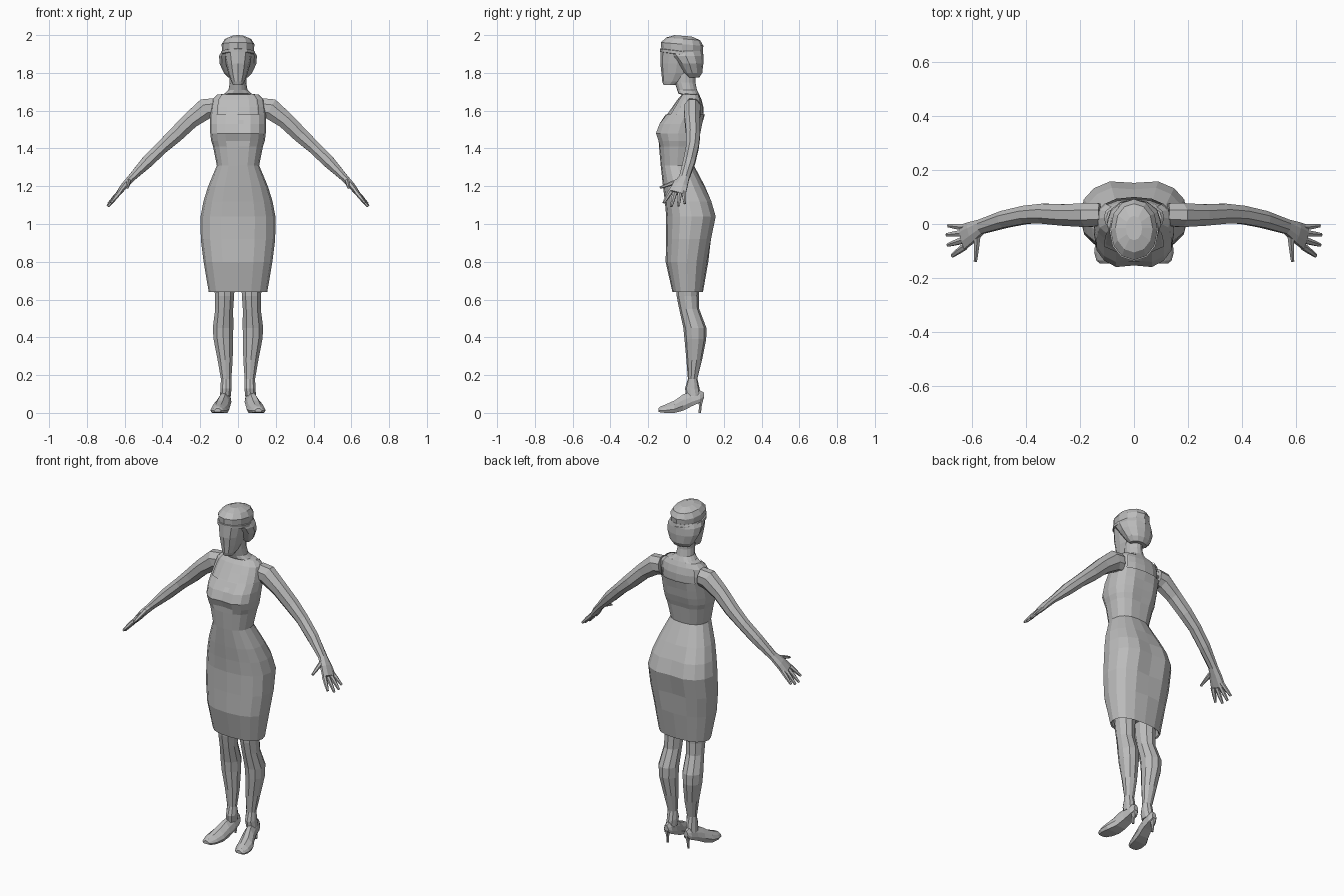
import bpy, bmesh, math
from mathutils import Vector

grey = bpy.data.materials.new("plain_grey")
grey.diffuse_color = (0.5, 0.5, 0.5, 1)


def spow(v, e):
    return math.copysign(abs(v) ** e, v)


def ring(z, hw, yf, yb, cx=0, p=2.4, n=16, tilt=0, grow=0, cleft=(0, 0)):
    """Horizontal rounded section from yf (front) to yb (back); cleft dents the middle."""
    cy, ry, pts = (yf + yb) / 2, (yb - yf) / 2 + grow, []
    for i in range(n):
        a = 2 * math.pi * i / n - math.pi / 2
        y = ry * spow(math.sin(a), 2 / p)
        if i == 0:
            y += cleft[0]
        if i == n // 2:
            y -= cleft[1]
        pts.append(Vector((cx + (hw + grow) * spow(math.cos(a), 2 / p), cy + y, z - tilt * y)))
    return pts


def loft(name, rings, caps=(True, True), mirror=False):
    """Skin a list of equal-length rings into one object."""
    bm = bmesh.new()
    vs = [[bm.verts.new(p) for p in r] for r in rings]
    n = len(vs[0])
    for a, b in zip(vs, vs[1:]):
        for i in range(n):
            j = (i + 1) % n
            bm.faces.new((a[i], a[j], b[j], b[i]))
    if caps[0]:
        bm.faces.new(vs[0][::-1])
    if caps[1]:
        bm.faces.new(vs[-1])
    bmesh.ops.recalc_face_normals(bm, faces=bm.faces)
    me = bpy.data.meshes.new(name)
    bm.to_mesh(me)
    bm.free()
    me.materials.append(grey)
    ob = bpy.data.objects.new(name, me)
    bpy.context.collection.objects.link(ob)
    if mirror:
        m = ob.modifiers.new("mirror", 'MIRROR')
        m.use_axis = (True, False, False)
    return ob


def tube(name, path, n=8, side=(0, 1, 0)):
    """Limb along points (x, y, z, radius across, radius through), mirrored."""
    P = [Vector(p[:3]) for p in path]
    rings = []
    for i, p in enumerate(path):
        t = (P[min(i + 1, len(P) - 1)] - P[max(i - 1, 0)]).normalized()
        u = Vector(side)
        u = (u - t * u.dot(t)).normalized()
        v = t.cross(u)
        rings.append([P[i] + u * p[3] * math.cos(a) + v * p[4] * math.sin(a)
                      for a in (2 * math.pi * (k + .5) / n for k in range(n))])
    return loft(name, rings, mirror=True)


# Dress: hem, skirt, waist and bust
skirt = [(.64, .155, -.072, .09), (.80, .182, -.108, .118), (.92, .197, -.105, .14),
         (1.04, .198, -.105, .166), (1.12, .183, -.112, .142), (1.20, .158, -.122, .1),
         (1.31, .112, -.134, .042)]
bust = [(1.41, .132, -.143, .062), (1.44, .142, -.152, .072), (1.48, .147, -.167, .084),
        (1.53, .148, -.148, .093)]
chest = [(1.58, .147, -.108, .1), (1.62, .142, -.08, .1), (1.66, .135, -.052, .09),
         (1.685, .11, -.03, .078)]
hem_inner = [ring(.69, .14, -.06, .08), ring(.645, .148, -.066, .084)]
body = [ring(*r, cleft=(0, .014 if .9 < r[0] < 1.15 else 0)) for r in skirt]
body += [ring(*r, cleft=(.014 if r[0] > 1.43 else 0, .008)) for r in bust]
body += [ring(*r) for r in chest]
dress = loft("dress", hem_inner + body, caps=(True, False))

# Scooped neckline, front and back, leaving the shoulder straps
bm = bmesh.new()
bm.from_mesh(dress.data)
open_faces = [f for f in bm.faces
              if f.calc_center_median().z > 1.58 and abs(f.calc_center_median().x) < .095]
bmesh.ops.delete(bm, geom=open_faces, context='FACES')
bm.to_mesh(dress.data)
bm.free()

# Upper chest, shoulders and neck
skin = [ring(*r, grow=-.008) for r in [bust[3]] + chest]
skin += [ring(1.69, .07, -.04, .068), ring(1.71, .05, -.047, .058, p=2),
         ring(1.75, .044, -.06, .05, p=2), ring(1.82, .044, -.06, .05, p=2)]
loft("chest_and_neck", skin)

# Arms, palms and fingers
tube("arm", [(.125, .035, 1.615, .045, .055), (.172, .033, 1.61, .048, .06),
             (.25, .033, 1.55, .043, .048), (.33, .038, 1.472, .04, .044),
             (.40, .034, 1.408, .036, .037), (.48, .017, 1.33, .034, .035),
             (.565, -.01, 1.243, .029, .021), (.60, -.03, 1.205, .042, .019),
             (.632, -.048, 1.163, .05, .014)])
fingers = {"little_finger": ((.625, -.012, 1.17), (.686, -.006, 1.108)),
           "ring_finger": ((.632, -.034, 1.165), (.692, -.04, 1.095)),
           "middle_finger": ((.632, -.06, 1.163), (.688, -.078, 1.093)),
           "index_finger": ((.625, -.083, 1.17), (.672, -.118, 1.112)),
           "thumb": ((.578, -.035, 1.23), (.586, -.138, 1.192))}
for name, (a, b) in fingers.items():
    mid = [(p + q) / 2 for p, q in zip(a, b)]
    side = (1, 0, 0) if name == "thumb" else (0, 1, 0)
    tube(name, [(*a, .014, .012), (*mid, .011, .011), (*b, .007, .006)], n=6, side=side)

# Legs
legs = [(.76, .075, .065, -.055, .075), (.62, .071, .053, -.05, .068), (.55, .073, .05, -.036, .07),
        (.45, .079, .057, -.014, .108), (.39, .078, .054, -.008, .107), (.28, .068, .042, .002, .085),
        (.18, .063, .029, .01, .06), (.13, .063, .031, -.005, .072), (.09, .067, .03, .0, .078)]
loft("leg", [ring(z, hw, f, b, cx=cx, p=2, n=10) for z, cx, hw, f, b in legs], mirror=True)

# Shoes: sections from heel to toe (y, centre x, half width, bottom, top)
shoe = [(.094, .064, .014, .075, .108), (.075, .065, .028, .055, .118), (.03, .069, .034, .035, .112),
        (-.015, .080, .039, .012, .098), (-.06, .094, .048, 0, .066), (-.105, .103, .044, 0, .046),
        (-.135, .107, .032, .002, .034), (-.146, .108, .018, .006, .024)]
sections = []
for y, cx, hw, lo, hi in shoe:
    outline = [(-.8, 0), (.8, 0), (1, .3), (.8, .65), (.3, 1), (-.3, 1), (-.8, .65), (-1, .3)]
    sections.append([Vector((cx + hw * u, y, lo + (hi - lo) * v)) for u, v in outline])
loft("shoe", sections, mirror=True)
tube("shoe_heel", [(.066, .076, .075, .018, .018), (.067, .076, .04, .009, .009),
                   (.068, .073, 0, .007, .007)], n=6)

# Face
face = [(1.735, .026, -.118, -.06), (1.755, .036, -.126, -.02), (1.80, .052, -.13, .02),
        (1.85, .064, -.136, .04), (1.91, .076, -.134, .06)]
loft("face", [ring(*r, p=2.2, n=12) for r in face])

# Swept hair, lower at the back
hair = [(1.775, .052, .005, .07), (1.80, .075, -.02, .086), (1.85, .098, -.058, .092),
        (1.89, .1, -.095, .092), (1.915, .086, -.122, .09)]
loft("hair", [ring(*r, p=2, n=12) for r in hair])

# Cap with a raised band
band = [(1.895, .083, -.128, .086), (1.897, .091, -.137, .093), (1.913, .091, -.137, .093),
        (1.915, .083, -.128, .086)]
loft("cap_band", [ring(*r, p=2.1, n=12, tilt=.13) for r in band])
cap = [(1.91, .084, -.13, .087), (1.952, .087, -.133, .092), (1.98, .069, -.105, .075),
       (1.996, .03, -.06, .03)]
loft("cap", [ring(*r, p=2.1, n=12, tilt=.08) for r in cap])
